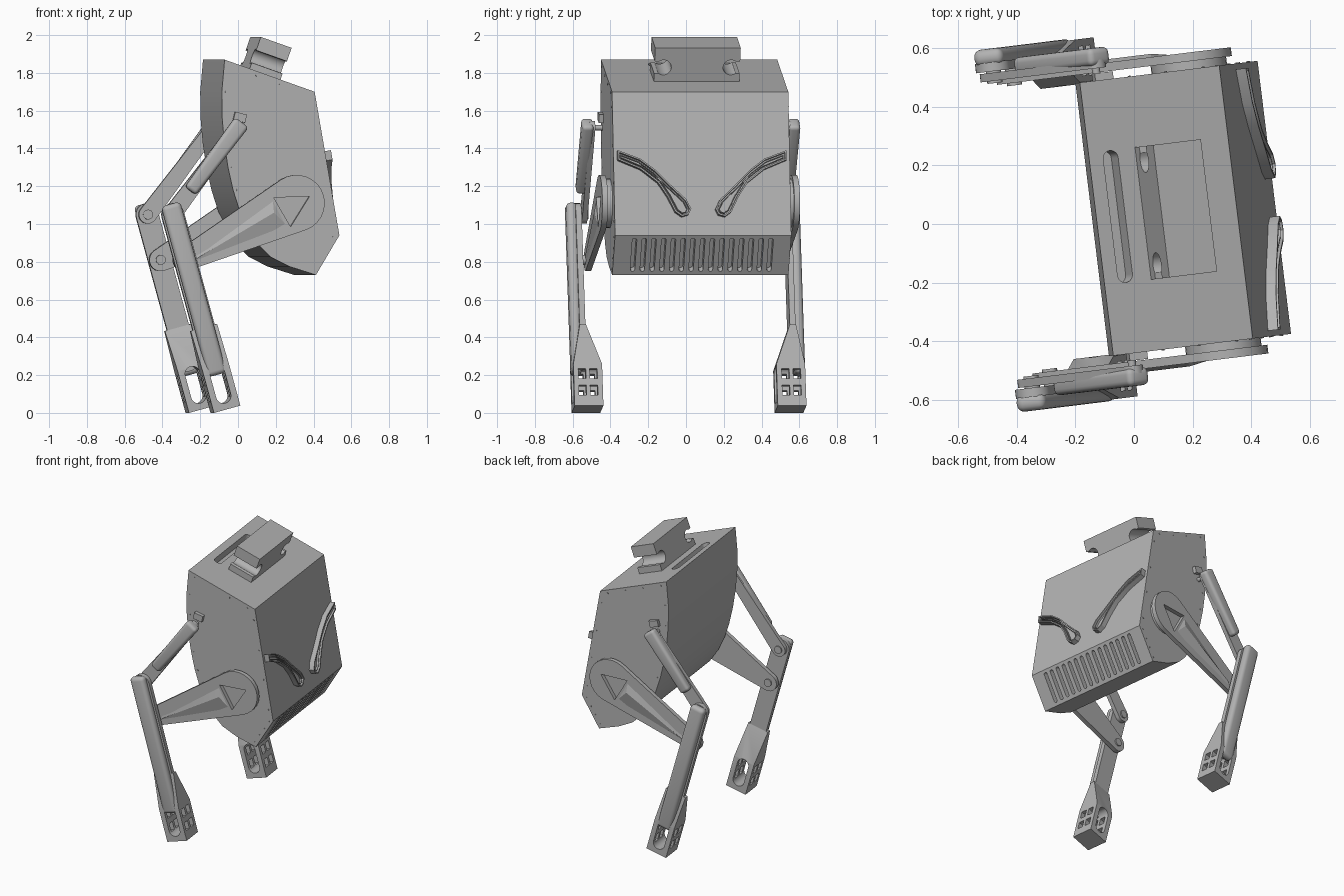
import bpy, bmesh
from math import sin, cos, pi, acos, atan2, radians
from mathutils import Vector, Matrix

cube = bpy.data.objects.get("Cube")
if cube:
    bpy.data.objects.remove(cube, do_unlink=True)

grey = bpy.data.materials.new("mid grey")
grey.use_nodes = True
grey.diffuse_color = (0.45, 0.45, 0.45, 1)
grey.node_tree.nodes["Principled BSDF"].inputs["Base Color"].default_value = (0.45, 0.45, 0.45, 1)

# The whole walker is turned a little about z
PLACE = Matrix.Rotation(radians(7), 4, "Z") @ Matrix.Translation((0, 0.032, 0))
parts = []


def side(a, b, w):
    return Vector((a, w, b))


def frame(origin, direction):
    """Plane in x/z: a runs along direction, b across it, w sideways."""
    o, d = Vector(origin), Vector(direction).normalized()
    return lambda a, b, w: Vector((o.x + d.x * a - d.y * b, w, o.y + d.y * a + d.x * b))


def swap(f):
    """Same frame, with outlines drawn in a/w and extruded along b."""
    return lambda a, b, w: f(a, w, b)


def fill(bm, pts, w0, w1, f):
    rings = [[bm.verts.new(f(a, b, w)) for a, b in pts] for w in (w0, w1)]
    caps = [bm.faces.new(r) for r in rings]
    n = len(pts)
    for i in range(n):
        j = (i + 1) % n
        bm.faces.new((rings[0][i], rings[0][j], rings[1][j], rings[1][i]))
    return caps[1]


def finish(name, bm):
    bmesh.ops.recalc_face_normals(bm, faces=bm.faces)
    mesh = bpy.data.meshes.new(name)
    bm.to_mesh(mesh)
    bm.free()
    mesh.materials.append(grey)
    ob = bpy.data.objects.new(name, mesh)
    bpy.context.collection.objects.link(ob)
    ob.matrix_world = PLACE
    parts.append(ob)
    return ob


def prism(name, outlines, w0, w1, f=side):
    bm = bmesh.new()
    for pts in outlines:
        fill(bm, pts, w0, w1, f)
    return finish(name, bm)


def bake(ob):
    """Replace the mesh by its modified result."""
    bpy.context.view_layer.update()
    deps = bpy.context.evaluated_depsgraph_get()
    mesh = bpy.data.meshes.new_from_object(ob.evaluated_get(deps))
    ob.modifiers.clear()
    ob.data = mesh


def cut(ob, cutter):
    mod = ob.modifiers.new("cut", "BOOLEAN")
    mod.operation, mod.object, mod.solver = "DIFFERENCE", cutter, "EXACT"
    bake(ob)
    parts.remove(cutter)
    bpy.data.objects.remove(cutter, do_unlink=True)


def bevel(ob, width, segments=4):
    mod = ob.modifiers.new("round", "BEVEL")
    mod.width, mod.segments = width, segments
    bake(ob)


def pair(ob):
    mod = ob.modifiers.new("mirror", "MIRROR")
    mod.use_axis = (False, True, False)
    mod.use_mirror_merge = False


def arc(c, r, a0, a1, n=14):
    return [(c[0] + r * cos(a0 + (a1 - a0) * i / n), c[1] + r * sin(a0 + (a1 - a0) * i / n)) for i in range(n + 1)]


def disc(c, r, n=20):
    return arc(c, r, 0, 2 * pi, n)[:-1]


def capsule(c1, r1, c2, r2):
    d = Vector(c2) - Vector(c1)
    phi, t = atan2(d.y, d.x), acos((r1 - r2) / d.length)
    return arc(c1, r1, phi + t, phi + 2 * pi - t) + arc(c2, r2, phi - t, phi + t)


def rect(a0, a1, b0, b1):
    return [(a0, b0), (a1, b0), (a1, b1), (a0, b1)]


# Body hull
W = 0.47
profile = [(-0.125, 1.87), (0.355, 1.70), (0.487, 0.94), (0.362, 0.73), (0.22, 0.775), (0.12, 0.825), (0.06, 0.885),
           (0.0, 0.975), (-0.045, 1.07), (-0.08, 1.18), (-0.107, 1.30), (-0.127, 1.43), (-0.138, 1.56), (-0.14, 1.70)]
body = prism("body", [profile], -W, W)

# Slot in the roof
roof = frame((-0.125, 1.87), (0.48, -0.17))
flat_roof = swap(roof)
cut(body, prism("slot_cutter", [capsule((0.078, -0.2), 0.027, (0.078, 0.2), 0.027)], -0.07, 0.05, flat_roof))

# Row of vents in the chin
chin = frame((0.487, 0.94), (-0.125, -0.21))
vents = [capsule((0.03, (i - 7) * 0.052), 0.012, (0.21, (i - 7) * 0.052), 0.012) for i in range(15)]
cut(body, prism("vent_cutter", vents, -0.04, 0.04, swap(chin)))

# Rivets along the edges of the side panels
rivets = []
for i in (0, 1, 2):
    a, b = Vector(profile[i]), Vector(profile[i + 1])
    inward = Vector((b.y - a.y, a.x - b.x)).normalized() * 0.022
    rivets += [disc(a.lerp(b, t) + inward, 0.005, 8) for t in (0.1, 0.37, 0.63, 0.9)]
rivets += [disc(Vector(p) + Vector((0.022, 0)), 0.005, 8) for p in profile[9:]]
pair(prism("side_rivets", rivets, W - 0.005, W + 0.003))

# Notched block on the roof
half = [(0.228, 0)] + [(0.228, 0.045)] + arc((0.18, 0.08), 0.042, -0.9, -2 * pi + 0.9, 16) + [(0.228, 0.115), (0.228, 0.19)]
outline = half + [(-x, h) for x, h in reversed(half)]
prism("roof_block", [outline], 0.17, 0.344, lambda b, h, a: roof(a, h - 0.002, b))

# Raised eyes with nested rims on the face
def face_plane(a, z, w):
    return Vector((0.355 + 0.132 * (1.70 - z) / 0.76 + 0.985 * w, a, z + 0.171 * w))


eye = [(0.45, 1.385), (0.33, 1.34), (0.25, 1.28), (0.17, 1.2), (0.09, 1.125), (0.065, 1.075), (0.08, 1.045),
       (0.115, 1.035), (0.15, 1.06), (0.19, 1.14), (0.24, 1.215), (0.33, 1.285), (0.45, 1.335)]
bm = bmesh.new()
top = fill(bm, eye, -0.005, 0.035, face_plane)
bmesh.ops.recalc_face_normals(bm, faces=bm.faces)
for thick, depth in ((0.008, 0), (0.001, -0.025), (0.006, 0), (0.001, 0.018), (0.004, 0), (0.001, -0.012)):
    bmesh.ops.inset_region(bm, faces=[top], thickness=thick, depth=depth, use_even_offset=True)
pair(finish("eye", bm))

# Thighs
hip, knee, hinge, shoulder = (0.252, 1.11), (-0.347, 0.81), (-0.413, 1.05), (-0.065, 1.51)
thigh = prism("thigh", [capsule(hip, 0.15, knee, 0.06)], 0.497, 0.527)
cut(thigh, prism("triangle_cutter", [[(0.13, 1.14), (0.32, 1.145), (0.22, 0.985)]], 0.45, 0.6))
pair(thigh)
hub = prism("hip_hub", [arc(hip, 0.13, 0, 2 * pi, 32)[:-1]], W - 0.01, 0.498)
pair(hub)

# Raised rib running down each thigh
bm = bmesh.new()
base = [bm.verts.new((x, 0.525, z)) for x, z in ((0.125, 1.13), (0.2, 0.99), (-0.3, 0.80), (-0.29, 0.83))]
ridge = [bm.verts.new((x, 0.538, z)) for x, z in ((0.13, 1.06), (-0.27, 0.825))]
bm.faces.new(base)
for loop in ((base[0], base[1], ridge[0]), (base[1], base[2], ridge[1], ridge[0]),
             (base[2], base[3], ridge[1]), (base[3], base[0], ridge[0], ridge[1])):
    bm.faces.new(loop)
pair(finish("thigh_rib", bm))

# Shins: inner plate, rounded outer cover and foot
shin = frame(hinge, (0.265, -0.964))
pair(prism("shin_plate", [capsule((0, 0), 0.06, (0.8, 0), 0.06)], 0.545, 0.576, shin))
cover = prism("shin_cover", [rect(-0.058, 0.88, -0.052, 0.052)], 0.565, 0.623, shin)
bevel(cover, 0.025)
pair(cover)

foot_outline = [(1.069, 0.465), (0.84, 0.465), (0.62, 0.545), (0.62, 0.576), (0.84, 0.618), (1.069, 0.618)]
foot = prism("foot", [foot_outline], -0.073, 0.073, swap(shin))
cut(foot, prism("foot_slot_cutter", [capsule((0.875, 0), 0.04, (0.995, 0), 0.04)], 0.4, 0.7, shin))
panes = [rect(u, u + 0.055, w, w + 0.04) for u in (0.865, 0.955) for w in (0.492, 0.553)]
cut(foot, prism("foot_grid_cutter", panes, -0.1, 0.1, swap(shin)))
pair(foot)

# Upper arms: link plate and rounded sleeve
arm = frame(shoulder, Vector(hinge) - Vector(shoulder))
pair(prism("arm_link", [capsule((0, 0), 0.036, (0.577, 0), 0.048)], 0.512, 0.54, arm))
sleeve = prism("arm_sleeve", [[(-0.035, -0.045), (0.42, -0.036), (0.42, 0.036), (-0.035, 0.045)]], 0.52, 0.582, arm)
bevel(sleeve, 0.02)
pair(sleeve)

# Pivot pins and shoulder brackets
for name, c, r, w0, w1 in (("shoulder_pin", shoulder, 0.014, W - 0.02, 0.53), ("hinge_pin", hinge, 0.026, 0.504, 0.56),
                           ("knee_pin", knee, 0.026, 0.488, 0.56)):
    pair(prism(name, [disc(c, r)], w0, w1))
bracket = frame((-0.045, 1.565), (1, -0.25))
pair(prism("shoulder_bracket", [rect(-0.032, 0.032, -0.022, 0.022)], W - 0.01, W + 0.025, bracket))

# Shading
bpy.ops.object.select_all(action="DESELECT")
for ob in parts:
    ob.select_set(True)
bpy.context.view_layer.objects.active = body
bpy.ops.object.shade_smooth_by_angle(angle=radians(25))
